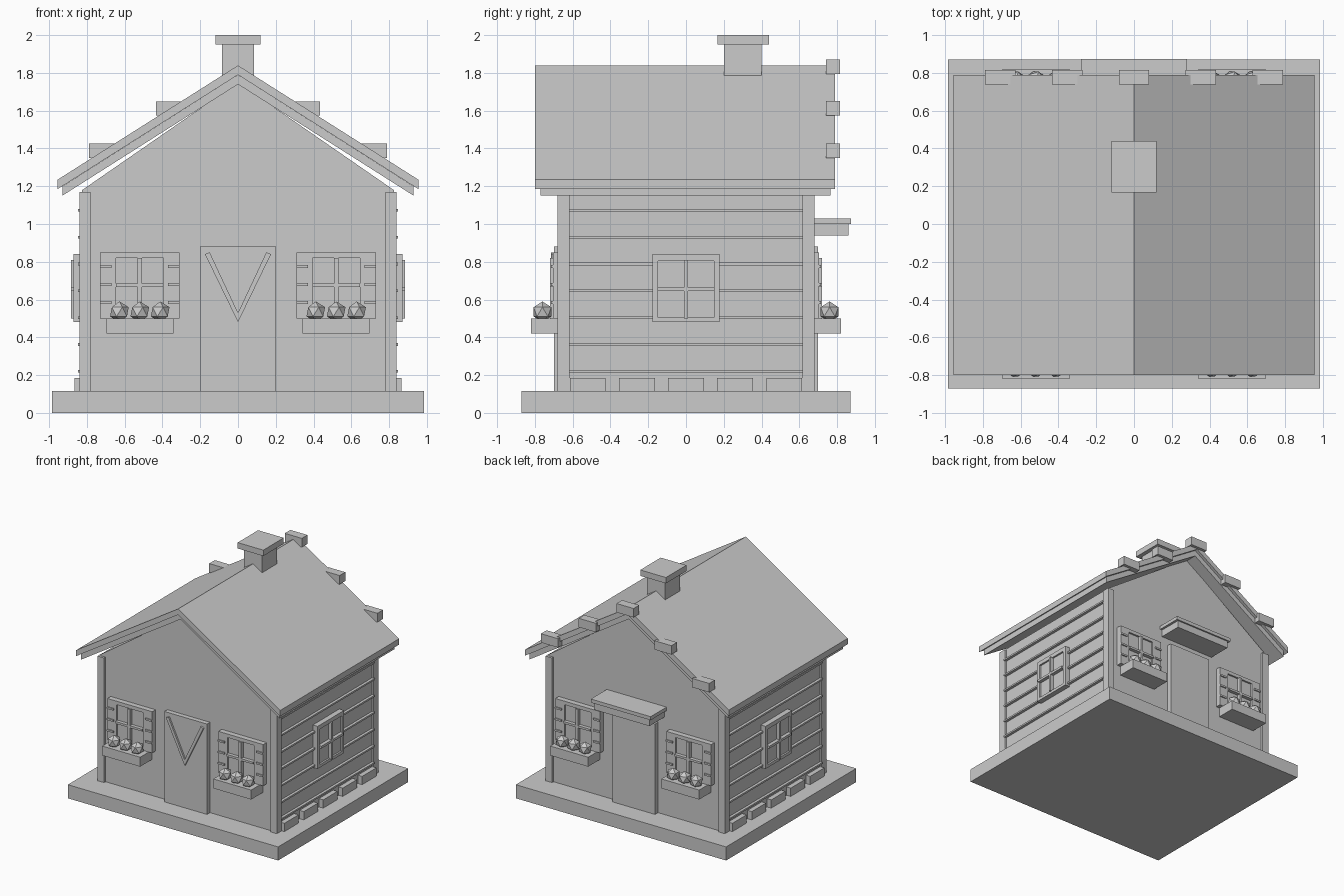
import bpy, bmesh
from mathutils import Matrix

old = bpy.data.objects.get("Cube")
if old:
    bpy.data.objects.remove(old)

GREY = (0.6, 0.6, 0.6, 1)
mat = bpy.data.materials.new("plain grey")
mat.use_nodes = True
mat.diffuse_color = GREY
mat.node_tree.nodes["Principled BSDF"].inputs["Base Color"].default_value = GREY


def finish(name, bm):
    bmesh.ops.recalc_face_normals(bm, faces=bm.faces)
    mesh = bpy.data.meshes.new(name)
    bm.to_mesh(mesh)
    bm.free()
    mesh.materials.append(mat)
    obj = bpy.data.objects.new(name, mesh)
    bpy.context.collection.objects.link(obj)
    return obj


def box(name, x, y, z):
    """Box from (low, high) ranges on each axis."""
    bm = bmesh.new()
    bmesh.ops.create_cube(bm, size=1)
    for v in bm.verts:
        v.co = [(r[0] + r[1]) / 2 + c * (r[1] - r[0]) for r, c in zip((x, y, z), v.co)]
    return finish(name, bm)


def prism(name, outline, y):
    """Extrude an x-z outline along y."""
    bm = bmesh.new()
    face = bm.faces.new([bm.verts.new((px, y[0], pz)) for px, pz in outline])
    out = bmesh.ops.extrude_face_region(bm, geom=[face])["geom"]
    moved = [g for g in out if isinstance(g, bmesh.types.BMVert)]
    bmesh.ops.translate(bm, verts=moved, vec=(0, y[1] - y[0], 0))
    return finish(name, bm)


def span(a, b):
    return (min(a, b), max(a, b))


def around(c, width):
    return (c - width / 2, c + width / 2)


# Base and gabled body
box("base", (-0.985, 0.985), (-0.87, 0.87), (0, 0.115))
prism("walls", [(-0.825, 0.11), (0.825, 0.11), (0.825, 1.18), (0, 1.75), (-0.825, 1.18)],
      (-0.66, 0.66))

# Two-layer roof
for name, half, top, edge, thick, y in (
        ("roof_cover", 0.955, 1.84, 1.235, 0.05, (-0.8, 0.79)),
        ("roof_underlay", 0.93, 1.79, 1.2, 0.05, (-0.77, 0.765))):
    prism(name, [(-half, edge), (0, top), (half, edge),
                 (half, edge - thick), (0, top - thick), (-half, edge - thick)], y)

# Blocks stepping down the back roof edge
for i in range(-2, 3):
    top = (1.87, 1.65, 1.425)[abs(i)]
    box(f"roof_block_{i + 3}", around(i * 0.354, 0.16), (0.74, 0.815), (top - 0.075, top))

# Chimney
box("chimney_stack", (-0.085, 0.085), (0.2, 0.4), (1.75, 1.96))
box("chimney_cap", (-0.12, 0.12), (0.167, 0.44), (1.95, 2))

# Side walls: corner posts, siding strips, stones and windows
for s, side in ((1, "left"), (-1, "right")):
    for t, end in ((-1, "front"), (1, "back")):
        box(f"{side}_{end}_post", span(s * 0.78, s * 0.84), span(t * 0.615, t * 0.68), (0.115, 1.17))
    for i in range(7):
        box(f"{side}_siding_strip_{i + 1}", span(s * 0.82, s * 0.848), (-0.62, 0.62),
            around(0.22 + i * 0.142, 0.014))
    for i in range(5):
        box(f"{side}_stone_{i + 1}", span(s * 0.82, s * 0.865),
            around((i - 2) * 0.26, 0.19), (0.115, 0.185))
    # Window frame, glass and bars
    frame = span(s * 0.82, s * 0.87)
    bars = span(s * 0.82, s * 0.885)
    for t, end in ((-1, "front"), (1, "back")):
        box(f"{side}_window_{end}_jamb", frame, span(t * 0.147, t * 0.178), (0.48, 0.84))
    box(f"{side}_window_sill", frame, (-0.15, 0.15), (0.48, 0.505))
    box(f"{side}_window_head", frame, (-0.15, 0.15), (0.805, 0.84))
    box(f"{side}_window_glass", span(s * 0.82, s * 0.855), (-0.15, 0.15), (0.5, 0.81))
    box(f"{side}_window_upright", bars, around(0, 0.02), (0.5, 0.81))
    box(f"{side}_window_crossbar", bars, (-0.15, 0.15), around(0.655, 0.02))


def flower_window(name, cx, t):
    """Shuttered window with a planter; t is the y direction of its wall."""
    def part(label, x, depth, z):
        box(f"{name}_{label}", x, span(t * 0.65, t * depth), z)

    for s, side in ((1, "left"), (-1, "right")):
        part(f"{side}_shutter", span(cx + s * 0.125, cx + s * 0.21), 0.705, (0.5, 0.85))
        for i in range(3):
            part(f"{side}_slat_{i + 1}", span(cx + s * 0.15, cx + s * 0.21), 0.715,
                 around(0.585 + i * 0.095, 0.015))
    part("head", around(cx, 0.25), 0.705, (0.82, 0.85))
    part("glass", around(cx, 0.25), 0.69, (0.5, 0.82))
    part("upright", around(cx, 0.025), 0.72, (0.5, 0.82))
    part("crossbar", around(cx, 0.25), 0.72, around(0.675, 0.018))
    part("planter", around(cx, 0.355), 0.82, (0.42, 0.5))
    for i in (-1, 0, 1):
        bm = bmesh.new()
        bmesh.ops.create_icosphere(bm, subdivisions=1, radius=0.055,
                                   matrix=Matrix.Translation((cx + i * 0.108, t * 0.76, 0.535)))
        finish(f"{name}_flower_{i + 2}", bm)


# Front and back: doors and flower windows
for t, end in ((-1, "front"), (1, "back")):
    box(f"{end}_door", (-0.2, 0.2), span(t * 0.65, t * 0.7), (0.115, 0.88))
    for s, side in ((1, "left"), (-1, "right")):
        flower_window(f"{end}_{side}_window", s * 0.52, t)

# V-shaped trim on the front door
prism("front_door_trim", [(-0.175, 0.84), (-0.15, 0.85), (0, 0.53), (0.15, 0.85),
                          (0.175, 0.84), (0, 0.48)], (-0.715, -0.69))

# Canopy over the back door
box("canopy_top", (-0.28, 0.28), (0.65, 0.873), (1.0, 1.03))
box("canopy_base", (-0.26, 0.26), (0.65, 0.86), (0.94, 1.0))
